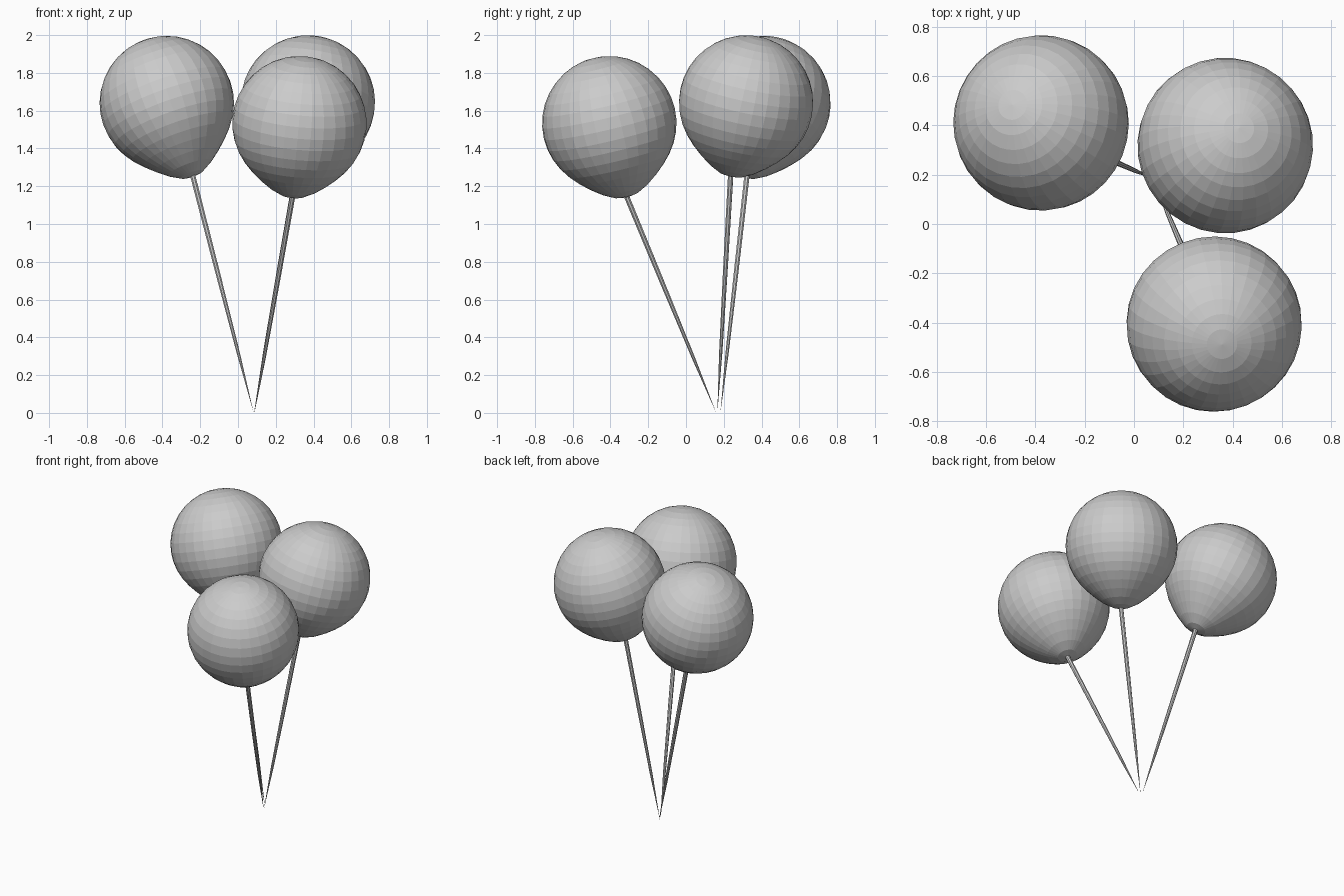
import bpy, bmesh, math
from mathutils import Vector

if "Cube" in bpy.data.objects:
    bpy.data.objects.remove(bpy.data.objects["Cube"])

SEGS, RINGS, RADIUS = 32, 18, 0.356


def lathe(name, profile, origin, axis, segs):
    """Spin (radius, height) points around an axis through origin."""
    rot = Vector(axis).to_track_quat('Z', 'Y')
    bm = bmesh.new()
    rings = []
    for r, h in profile:
        if r == 0:
            rings.append([bm.verts.new(origin + rot @ Vector((0, 0, h)))])
            continue
        ring = []
        for i in range(segs):
            a = 2 * math.pi * i / segs
            p = Vector((r * math.cos(a), r * math.sin(a), h))
            ring.append(bm.verts.new(origin + rot @ p))
        rings.append(ring)
    for lo, hi in zip(rings, rings[1:]):
        for i in range(segs):
            j = (i + 1) % segs
            if len(lo) == 1:
                bm.faces.new((lo[0], hi[j], hi[i]))
            elif len(hi) == 1:
                bm.faces.new((lo[i], lo[j], hi[0]))
            else:
                bm.faces.new((lo[i], lo[j], hi[j], hi[i]))
    bm.normal_update()
    mesh = bpy.data.meshes.new(name)
    bm.to_mesh(mesh)
    bm.free()
    obj = bpy.data.objects.new(name, mesh)
    bpy.context.collection.objects.link(obj)
    return obj


def balloon_profile(neck_distance):
    """Round body whose underside is drawn down to a small neck."""
    pts = []
    for k in range(RINGS + 1):
        a = math.pi * k / RINGS
        c = math.cos(a)
        h = -c * RADIUS
        if c > 0:
            h -= (neck_distance - RADIUS) * c ** 9
        r = 0 if k in (0, RINGS) else RADIUS * math.sin(a)
        pts.append((r, h))
    return pts


# name, body centre, neck point, string foot
balloons = [
    ("left", (-0.377, 0.410, 1.64), (-0.238, 0.322, 1.25), (0.083, 0.182, 0.0)),
    ("back", (0.370, 0.318, 1.643), (0.305, 0.236, 1.25), (0.085, 0.166, 0.0)),
    ("front", (0.325, -0.406, 1.533), (0.288, -0.312, 1.14), (0.087, 0.160, 0.0)),
]

for name, centre, neck, foot in balloons:
    centre, neck, foot = Vector(centre), Vector(neck), Vector(foot)
    # Balloon body
    up = centre - neck
    lathe(name + "_balloon", balloon_profile(up.length), centre, up, SEGS)
    # Tapered string running from the gathering point to the neck
    line = neck - foot
    n = line.length
    lathe(name + "_string",
          [(0, 0), (0.009, 0.25 * n), (0.013, 0.6 * n), (0.015, n + 0.02), (0, n + 0.02)],
          foot, line, 8)
